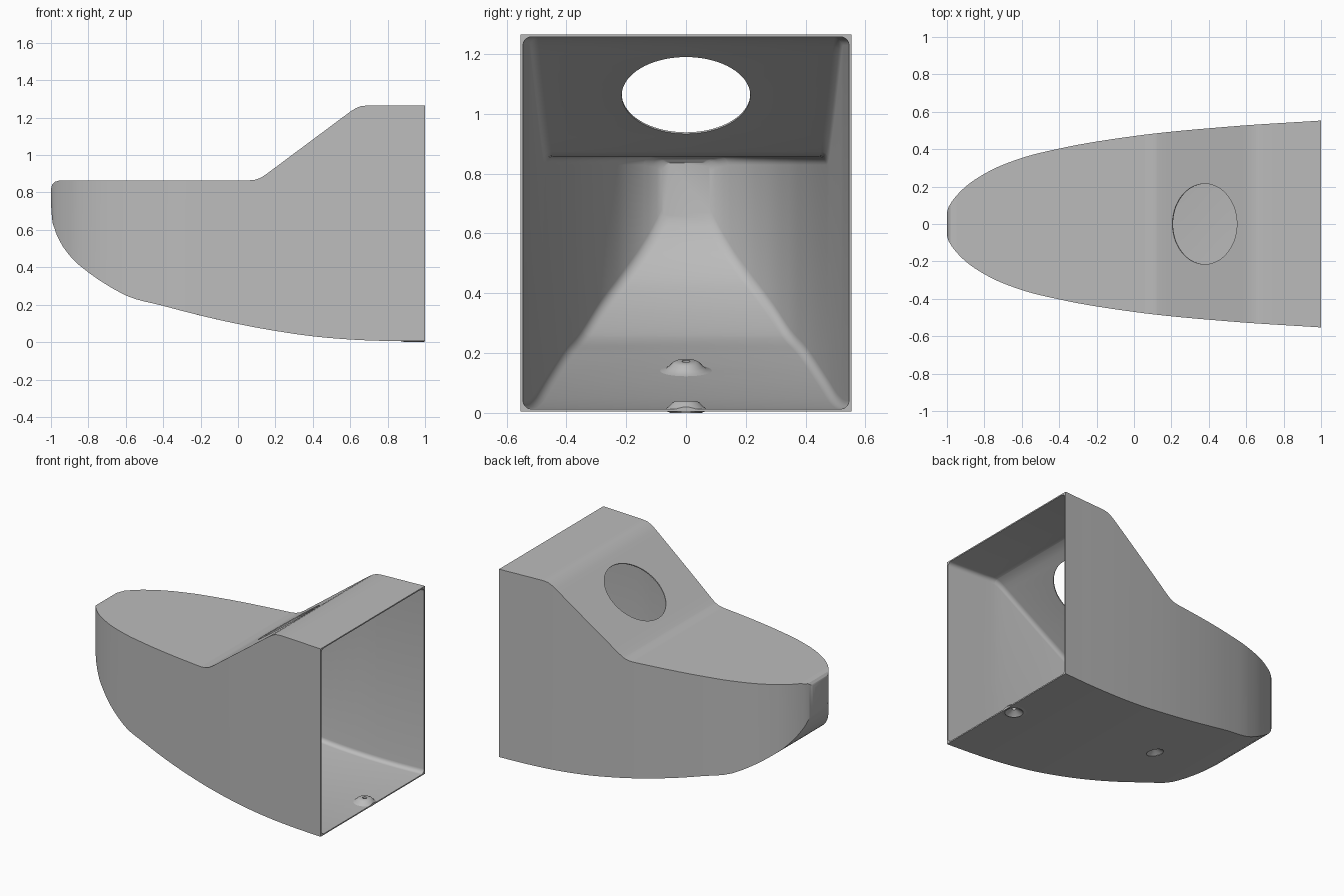
import bpy, bmesh, math
from mathutils import Matrix, Vector

if "Cube" in bpy.data.objects:
    bpy.data.objects.remove(bpy.data.objects["Cube"])

WALL = 0.008
FILLET = 0.028

# Profiles along x: half width, underside height, top height
HALF = [(-1, .06), (-.995, .08), (-.98, .11), (-.95, .15), (-.9, .2), (-.8, .268),
        (-.6, .353), (-.4, .403), (0, .47), (.5, .52), (1, .553)]
UNDER = [(-1, .74), (-.995, .67), (-.98, .605), (-.95, .535), (-.9, .463), (-.8, .373),
         (-.7, .305), (-.6, .25), (-.4, .194), (-.2, .142), (0, .097), (.2, .06),
         (.4, .031), (.6, .014), (.8, .006), (1, .005)]
TOP = [(-1, .82), (-.993, .843), (-.98, .857), (-.95, .865), (.06, .865), (.09, .868),
       (.12, .878), (.15, .897), (.6, 1.232), (.63, 1.251), (.655, 1.261), (.69, 1.265),
       (1, 1.265)]


def sample(pts, x, smooth=True):
    n = len(pts)
    i = 0
    while i < n - 2 and x > pts[i + 1][0]:
        i += 1
    (x0, y0), (x1, y1) = pts[i], pts[i + 1]
    h = x1 - x0
    t = (x - x0) / h
    if not smooth:
        return y0 + (y1 - y0) * t

    def slope(k):
        a, b = max(k - 1, 0), min(k + 1, n - 1)
        if 0 < k < n - 1:
            ha, hb = pts[k][0] - pts[a][0], pts[b][0] - pts[k][0]
            sa, sb = (pts[k][1] - pts[a][1]) / ha, (pts[b][1] - pts[k][1]) / hb
            return (sa * hb + sb * ha) / (ha + hb)
        return (pts[b][1] - pts[a][1]) / (pts[b][0] - pts[a][0])
    m0, m1 = slope(i) * h, slope(i + 1) * h
    return ((2*t**3 - 3*t*t + 1) * y0 + (t**3 - 2*t*t + t) * m0
            + (3*t*t - 2*t**3) * y1 + (t**3 - t*t) * m1)


grey = bpy.data.materials.new("light_grey")
grey.diffuse_color = (0.5, 0.5, 0.5, 1)
grey.use_nodes = True
grey.node_tree.nodes["Principled BSDF"].inputs["Base Color"].default_value = grey.diffuse_color


def make_object(name, bm):
    bmesh.ops.recalc_face_normals(bm, faces=bm.faces[:])
    me = bpy.data.meshes.new(name)
    bm.to_mesh(me)
    bm.free()
    me.materials.append(grey)
    ob = bpy.data.objects.new(name, me)
    bpy.context.collection.objects.link(ob)
    return ob


def activate(ob):
    bpy.ops.object.select_all(action='DESELECT')
    ob.select_set(True)
    bpy.context.view_layer.objects.active = ob


def section(x, inset, radius, steps):
    """Rectangular cross-section at x, optionally with rounded corners."""
    w = sample(HALF, x) - inset
    lo, hi = sample(UNDER, x) + inset, sample(TOP, x, False) - inset
    r = min(radius, .45 * (hi - lo), .45 * w)
    pts = []
    for k, (sy, z) in enumerate([(1, hi), (-1, hi), (-1, lo), (1, lo)]):
        cy, cz = sy * (w - r), z - r if z == hi else z + r
        for j in range(steps):
            a = math.pi / 2 * (k + (j / (steps - 1) if steps > 1 else 0))
            if steps == 1:
                pts.append((x, sy * w, z))
            else:
                pts.append((x, cy + r * math.cos(a), cz + r * math.sin(a)))
    return pts


def loft(bm, xs, inset, radius, steps):
    rings = [[bm.verts.new(p) for p in section(x, inset, radius, steps)] for x in xs]
    for a, b in zip(rings, rings[1:]):
        n = len(a)
        for i in range(n):
            j = (i + 1) % n
            bm.faces.new((a[i], a[j], b[j], b[i]))
    bm.faces.new(rings[0])
    return rings[-1]


# Hollow shell: outer skin, inner skin with filleted corners, open rear rim
xs = {round(-1 + 2 * (i / 44) ** 2, 3) for i in range(45)} | {p[0] for p in TOP} | {-.6}
xs = sorted(xs)
bm = bmesh.new()
K = 6
outer = loft(bm, xs, 0, 0, 1)
inner = loft(bm, [-1 + WALL] + [x for x in xs if x > -.99], WALL, FILLET, K)
for c in range(4):
    for j in range(K - 1):
        bm.faces.new((outer[c], inner[c * K + j], inner[c * K + j + 1]))
    d = (c + 1) % 4
    bm.faces.new((outer[c], inner[c * K + K - 1], inner[d * K], outer[d]))
shell = make_object("shell", bm)


def cut(target, centre, tilt, radius, depth, segments):
    b = bmesh.new()
    bmesh.ops.create_cone(b, cap_ends=True, segments=segments, radius1=radius,
                          radius2=radius, depth=depth,
                          matrix=Matrix.Translation(centre) @ Matrix.Rotation(tilt, 4, 'Y'))
    cutter = make_object("hole_cutter", b)
    cutter.hide_render = True
    mod = target.modifiers.new("hole", 'BOOLEAN')
    mod.operation = 'DIFFERENCE'
    mod.solver = 'EXACT'
    mod.object = cutter
    activate(target)
    bpy.ops.object.modifier_apply(modifier=mod.name)
    bpy.data.objects.remove(cutter)


# Round opening in the sloped face
cut(shell, Vector((.378, 0, 1.066)), -.64, .215, .16, 72)

# Screw bosses: countersunk from below, bell-shaped inside
BOSS = [(.055, 0), (.045, .009), (.014, .028), (.014, .04), (.035, .04), (.046, .034),
        (.057, .022), (.07, .012), (.09, .007), (.055, .003)]
for name, x in (("front_screw_boss", -.165), ("rear_screw_boss", .94)):
    tilt = math.atan((sample(UNDER, x - .05) - sample(UNDER, x + .05)) / .1)
    base = Vector((x, 0, sample(UNDER, x)))
    if x > 0:
        base.z = 0
    cut(shell, base, tilt, .053, .05, 32)
    place = Matrix.Translation(base) @ Matrix.Rotation(tilt, 4, 'Y')
    bm = bmesh.new()
    S = 32
    rings = [[bm.verts.new(place @ Vector((r * math.cos(2 * math.pi * s / S),
                                           r * math.sin(2 * math.pi * s / S), h)))
              for s in range(S)] for r, h in BOSS]
    for a, b in zip(rings, rings[1:] + rings[:1]):
        for s in range(S):
            t = (s + 1) % S
            bm.faces.new((a[s], a[t], b[t], b[s]))
    # Trim flush with the rear opening
    cutgeo = bmesh.ops.bisect_plane(bm, geom=bm.verts[:] + bm.edges[:] + bm.faces[:],
                                    plane_co=(1, 0, 0), plane_no=(1, 0, 0), clear_outer=True)
    edges = [e for e in bm.edges if e.is_boundary]
    if edges:
        bmesh.ops.holes_fill(bm, edges=edges, sides=0)
    make_object(name, bm)

# Smooth curves, keep creases crisp
for ob in list(bpy.context.collection.objects):
    activate(ob)
    bpy.ops.object.shade_smooth_by_angle(angle=math.radians(30))
